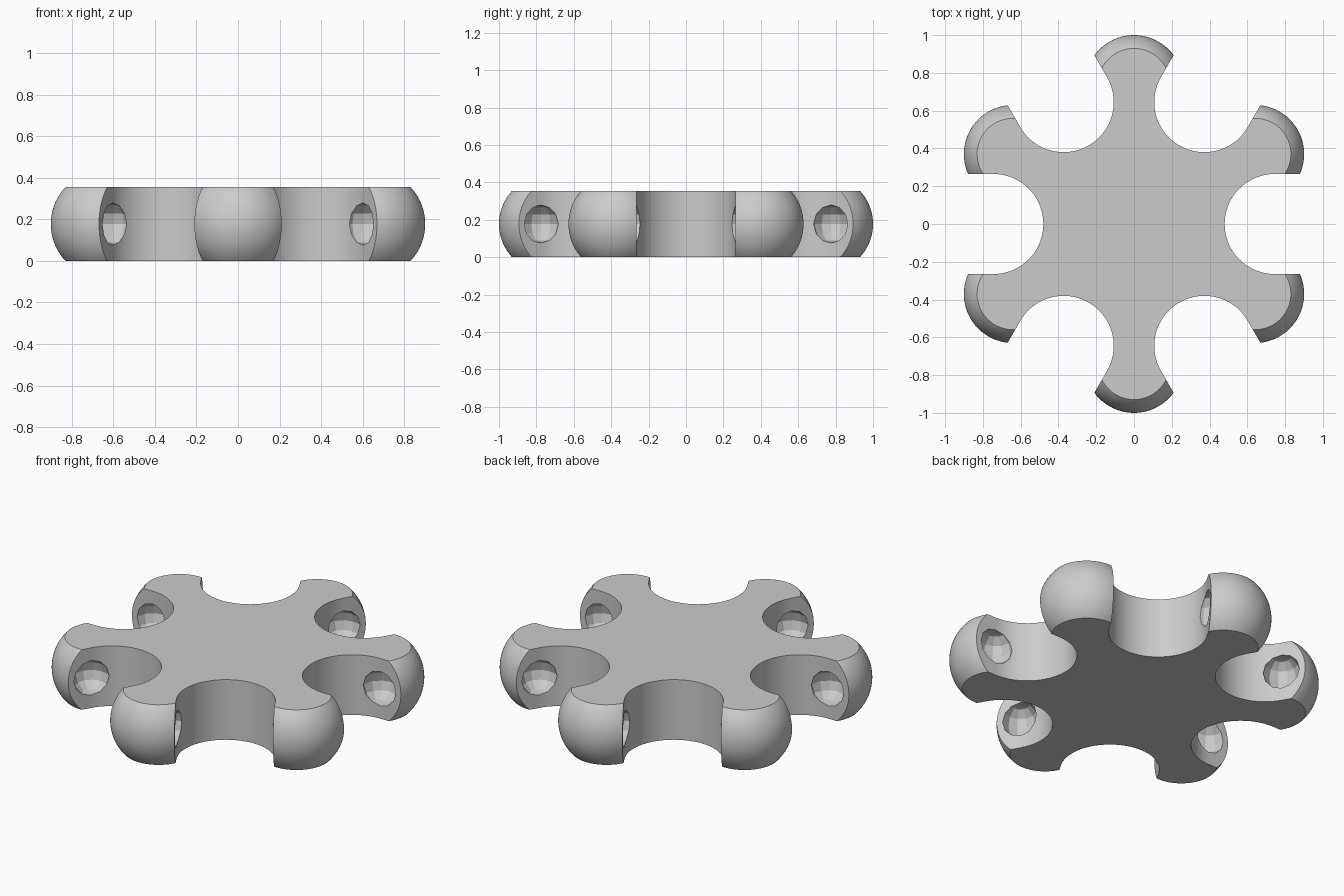
import bpy, bmesh
from math import pi, cos, sin, radians
from mathutils import Matrix, Vector

if "Cube" in bpy.data.objects:
    bpy.data.objects.remove(bpy.data.objects["Cube"], do_unlink=True)

HEIGHT = 0.355
MID = HEIGHT / 2
REACH = 0.74          # distance from centre to ball and slot centres
BALL = 0.26
SLOT = 0.265
DIMPLE = 0.102


def make_object(name, bm):
    bmesh.ops.recalc_face_normals(bm, faces=bm.faces[:])
    mesh = bpy.data.meshes.new(name)
    bm.to_mesh(mesh)
    bm.free()
    obj = bpy.data.objects.new(name, mesh)
    bpy.context.collection.objects.link(obj)
    return obj


def turned(x, y, angle):
    return Matrix.Rotation(angle, 4, 'Z') @ Vector((x, y, MID))


def combine(target, tool, operation):
    """Apply a boolean and discard its tool."""
    tool.hide_render = True
    mod = target.modifiers.new(operation, 'BOOLEAN')
    mod.operation = operation
    mod.solver = 'EXACT'
    mod.object = tool
    bpy.context.view_layer.objects.active = target
    bpy.ops.object.modifier_apply(modifier=mod.name)
    bpy.data.objects.remove(tool, do_unlink=True)


# Central disc, taller than needed until it is trimmed
bm = bmesh.new()
bmesh.ops.create_cone(bm, cap_ends=True, segments=48, radius1=REACH, radius2=REACH,
                      depth=0.8, matrix=Matrix.Translation((0, 0, MID)))
connector = make_object("six_arm_connector", bm)

# Rounded arm ends
bm = bmesh.new()
for i in range(6):
    bmesh.ops.create_uvsphere(bm, u_segments=72, v_segments=36, radius=BALL,
                              matrix=Matrix.Translation(turned(REACH, 0, radians(30 + 60 * i))))
combine(connector, make_object("arm_end_balls", bm), 'UNION')

# Trim flat at top and bottom
bm = bmesh.new()
bmesh.ops.create_cube(bm, size=1, matrix=Matrix.Translation((0, 0, MID))
                      @ Matrix.Diagonal((3, 3, HEIGHT, 1)))
combine(connector, make_object("flat_trim", bm), 'INTERSECT')

# Round-bottomed slots between the arms
bm = bmesh.new()
STEPS = 36
arc = [pi / 2 + pi * k / STEPS for k in range(STEPS + 1)]
profile = [(REACH + 0.005 + SLOT * cos(a), SLOT * sin(a)) for a in arc]
profile += [(1.2, -SLOT), (1.2, SLOT)]
for i in range(6):
    ring = [bm.verts.new(turned(x, y, radians(60 * i)) - Vector((0, 0, 0.4))) for x, y in profile]
    face = bm.faces.new(ring)
    grown = bmesh.ops.extrude_face_region(bm, geom=[face])["geom"]
    bmesh.ops.translate(bm, vec=(0, 0, 0.8),
                        verts=[v for v in grown if isinstance(v, bmesh.types.BMVert)])
combine(connector, make_object("slot_cutters", bm), 'DIFFERENCE')

# Faceted sockets in both walls of every slot
bm = bmesh.new()
for i in range(6):
    for side in (-1, 1):
        angle = radians(60 * i)
        place = Matrix.Translation(turned(REACH + 0.003, side * SLOT, angle))
        bmesh.ops.create_uvsphere(bm, u_segments=12, v_segments=6, radius=DIMPLE,
                                  matrix=place @ Matrix.Rotation(angle, 4, 'Z'))
combine(connector, make_object("socket_cutters", bm), 'DIFFERENCE')

# Plain grey finish
grey = bpy.data.materials.new("light_grey")
grey.use_nodes = True
colour = (0.6, 0.6, 0.6, 1)
grey.diffuse_color = colour
grey.node_tree.nodes["Principled BSDF"].inputs["Base Color"].default_value = colour
connector.data.materials.clear()
connector.data.materials.append(grey)

# Smooth curves, crisp rims and facets
bpy.ops.object.select_all(action='DESELECT')
connector.select_set(True)
bpy.context.view_layer.objects.active = connector
bpy.ops.object.shade_smooth_by_angle(angle=radians(12))
